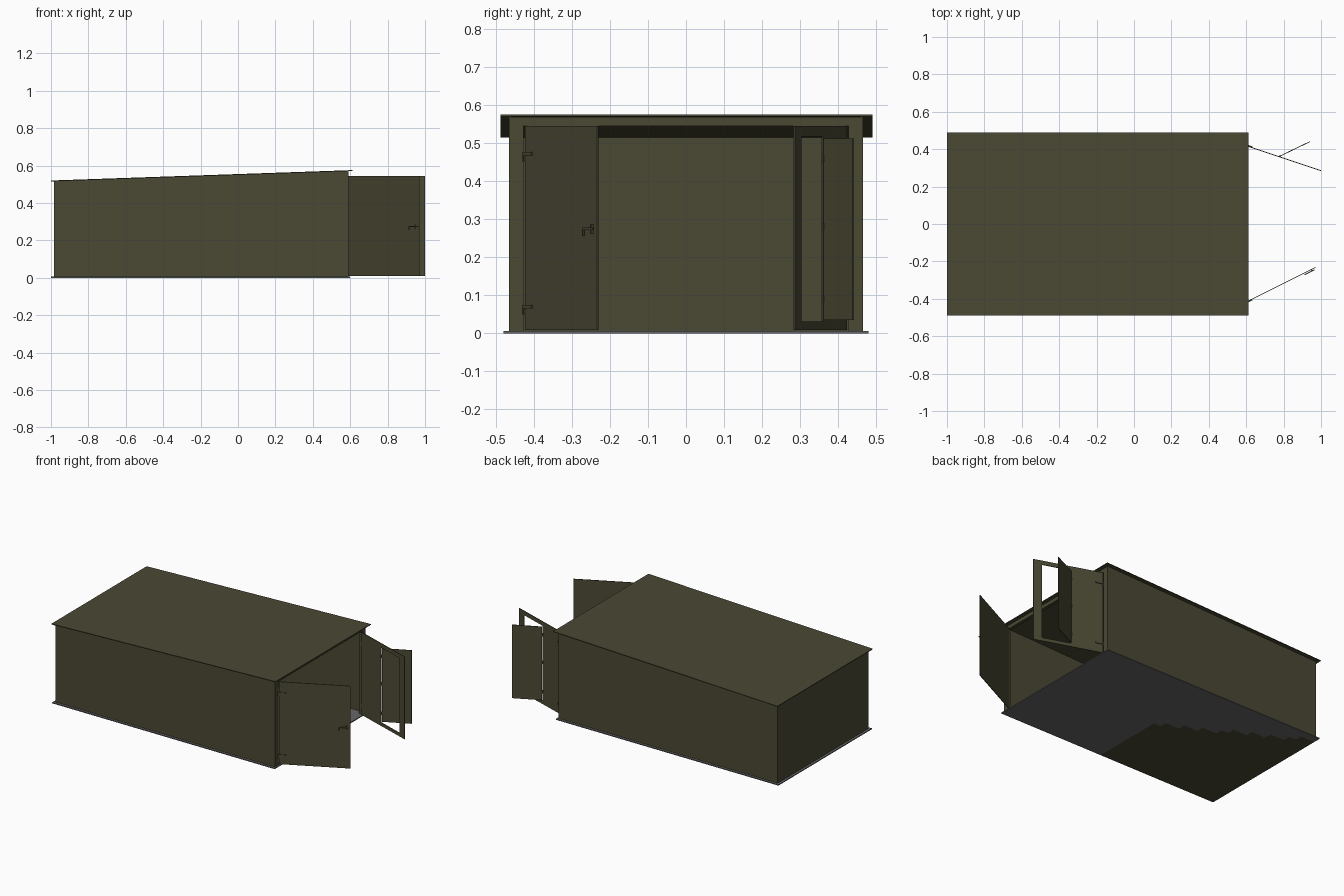
import bpy, bmesh, math
from mathutils import Matrix

if "Cube" in bpy.data.objects:
    bpy.data.objects.remove(bpy.data.objects["Cube"])


def material(name, rgb):
    m = bpy.data.materials.new(name)
    m.diffuse_color = (*rgb, 1)
    m.use_nodes = True
    m.node_tree.nodes["Principled BSDF"].inputs["Base Color"].default_value = m.diffuse_color
    return m


OLIVE = material("olive_paint", (0.069, 0.066, 0.034))
GREY = material("grey_floor", (0.14, 0.135, 0.14))


def finish(name, bm, mats, matrix=Matrix()):
    bmesh.ops.recalc_face_normals(bm, faces=bm.faces)
    me = bpy.data.meshes.new(name)
    bm.to_mesh(me)
    bm.free()
    for m in mats:
        me.materials.append(m)
    ob = bpy.data.objects.new(name, me)
    ob.matrix_world = matrix
    bpy.context.collection.objects.link(ob)
    return ob


def add_box(bm, x0, x1, y0, y1, z0, z1):
    m = Matrix.Translation(((x0 + x1) / 2, (y0 + y1) / 2, (z0 + z1) / 2))
    m = m @ Matrix.Diagonal((x1 - x0, y1 - y0, z1 - z0, 1))
    bmesh.ops.create_cube(bm, size=1, matrix=m)


def boxes(name, specs, matrix=Matrix(), mat=OLIVE):
    bm = bmesh.new()
    for s in specs:
        add_box(bm, *s)
    return finish(name, bm, [mat], matrix)


def prism(name, profile, y0, y1):
    # extrude an x/z profile along y
    bm = bmesh.new()
    f = bm.faces.new([bm.verts.new((x, y0, z)) for x, z in profile])
    ext = bmesh.ops.extrude_face_region(bm, geom=[f])["geom"]
    bmesh.ops.translate(bm, vec=(0, y1 - y0, 0),
                        verts=[v for v in ext if isinstance(v, bmesh.types.BMVert)])
    return finish(name, bm, [OLIVE])


def roof_z(x):
    return 0.520 + (x + 1) * 0.0345


T = 0.005
X0, X1, YW, Z0 = -0.985, 0.59, 0.465, 0.006

# floor slab, underside partly painted
bm = bmesh.new()
add_box(bm, -1.0, 0.6, -0.48, 0.48, 0, Z0)
for axis, length, n in (((1, 0, 0), 1.6, 32), ((0, 1, 0), 0.96, 20)):
    start = -1.0 if axis[0] else -0.48
    for i in range(1, n):
        co = [a * (start + length * i / n) for a in axis]
        bmesh.ops.bisect_plane(bm, geom=bm.verts[:] + bm.edges[:] + bm.faces[:],
                               plane_co=co, plane_no=axis)
for f in bm.faces:
    c = f.calc_center_median()
    u, v = (0.6 - c.x) / 1.6, (c.y + 0.48) / 0.96
    if c.z < 0.001 and u > 0.46 and v < 0.5 + (u - 0.48) * 0.9:
        f.material_index = 1
finish("floor_slab", bm, [GREY, OLIVE])

# side walls with sloping top, and rear wall
side = [(X0, Z0), (X1, Z0), (X1, roof_z(X1) - T), (X0, roof_z(X0) - T)]
prism("front_side_wall", side, -YW, -YW + T)
prism("back_side_wall", side, YW - T, YW)
boxes("rear_wall", [(X0, X0 + T, -YW, YW, Z0, roof_z(X0) - T)])

# doorway frame: posts and header
boxes("doorway_frame", [
    (X1 - 0.02, X1, -YW, -0.428, Z0, 0.56),
    (X1 - 0.02, X1, 0.428, YW, Z0, 0.56),
    (X1 - 0.02, X1, -YW, YW, 0.545, 0.569)])

# overhanging sloped roof sheet
prism("roof", [(-1.0, roof_z(-1)), (0.612, roof_z(0.612)),
               (0.612, roof_z(0.612) - T), (-1.0, roof_z(-1) - T)], -0.488, 0.49)


def hinge_frame(x, y, angle):
    return Matrix.Translation((x, y, 0)) @ Matrix.Rotation(angle, 4, "Z")


D = 0.002  # half thickness of a door leaf
near = hinge_frame(0.59, -0.422, math.atan2(0.19, 0.38))
far = hinge_frame(0.59, 0.422, math.atan2(-0.137, 0.41))

# solid door leaf and its lever handle on the outer face
boxes("near_door", [(0, 0.425, -D, D, 0.009, 0.545)], near)
boxes("near_door_handle", [
    (0.355, 0.415, -0.011, -0.007, 0.272, 0.278),
    (0.355, 0.360, -0.011, -0.007, 0.256, 0.278),
    (0.398, 0.404, -0.009, 0, 0.262, 0.286)], near)

# door leaf with wicket opening
S0, S1, L = 0.20, 0.38, 0.432
boxes("far_door", [
    (0, S0, -D, D, 0.009, 0.545),
    (S1, L, -D, D, 0.009, 0.545),
    (S0, S1, -D, D, 0.009, 0.031),
    (S0, S1, -D, D, 0.518, 0.545)], far)

# wicket door swung outward
wicket = hinge_frame(0.78, 0.363, math.atan2(0.077, 0.16))
boxes("wicket_door", [(0, 0.178, -D, D, 0.035, 0.512)], wicket)
boxes("wicket_hinges", [(-0.004, 0.004, -0.004, 0.004, z, z + 0.02)
                        for z in (0.08, 0.27, 0.45)], wicket)

# angled strap hinges on both leaves, outer side
for name, m, s in (("near_hinges", near, -1), ("far_hinges", far, 1)):
    specs = []
    for z in (0.065, 0.468):
        a, b = sorted((s * D, s * 0.007))
        specs.append((-0.006, 0.045, a, b, z, z + 0.009))
        specs.append((-0.007, 0.001, a, b, z - 0.016, z + 0.009))
    boxes(name, specs, m)
